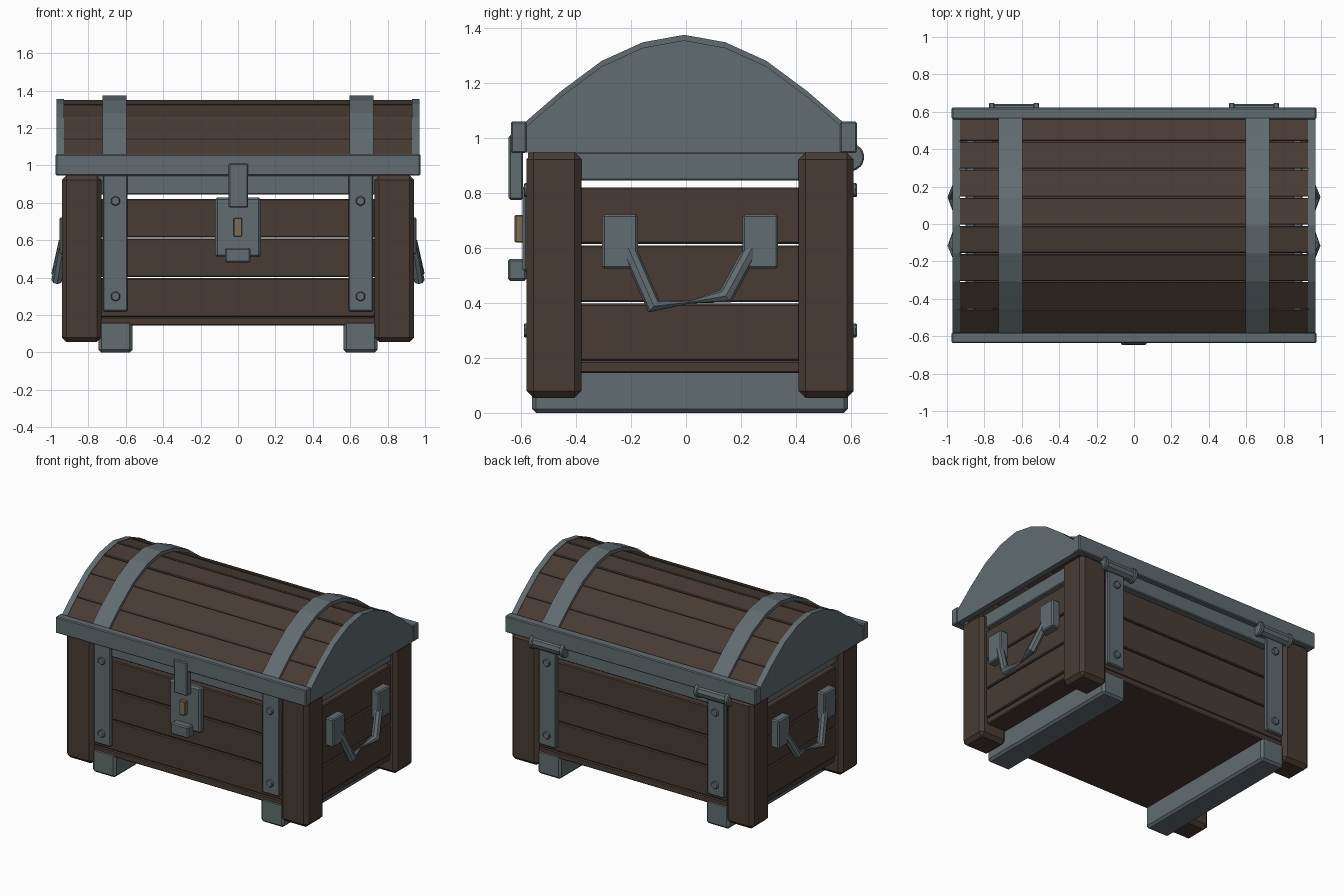
import bpy, bmesh, math
from mathutils import Vector

if "Cube" in bpy.data.objects:
    bpy.data.objects.remove(bpy.data.objects["Cube"])

def material(name, color):
    m = bpy.data.materials.new(name)
    m.diffuse_color = (*color, 1)
    m.use_nodes = True
    m.node_tree.nodes["Principled BSDF"].inputs["Base Color"].default_value = m.diffuse_color
    return m

WOOD = material("dark_wood", (0.065, 0.045, 0.034))
IRON = material("iron", (0.12, 0.15, 0.16))
BRASS = material("brass", (0.20, 0.15, 0.09))

def add_object(name, bm, mat, bevel=0.0):
    bmesh.ops.recalc_face_normals(bm, faces=bm.faces)
    me = bpy.data.meshes.new(name)
    bm.to_mesh(me)
    bm.free()
    me.materials.append(mat)
    ob = bpy.data.objects.new(name, me)
    bpy.context.collection.objects.link(ob)
    if bevel:
        mod = ob.modifiers.new("bevel", 'BEVEL')
        mod.width, mod.segments = bevel, 1
    return ob

def box(name, x, y, z, mat, bevel=0.006):
    bm = bmesh.new()
    bmesh.ops.create_cube(bm, size=1)
    for v in bm.verts:
        v.co = [(a + b) / 2 + c * (b - a) for (a, b), c in zip((x, y, z), v.co)]
    return add_object(name, bm, mat, bevel)

def prism(name, profile, x0, x1, mat, bevel=0.0):
    """Extrude a (y, z) outline along x."""
    bm = bmesh.new()
    face = bm.faces.new([bm.verts.new((x0, y, z)) for y, z in profile])
    ext = bmesh.ops.extrude_face_region(bm, geom=[face])
    verts = [g for g in ext["geom"] if isinstance(g, bmesh.types.BMVert)]
    bmesh.ops.translate(bm, verts=verts, vec=(x1 - x0, 0, 0))
    return add_object(name, bm, mat, bevel)

def cylinder(name, center, radius, depth, sides, axis, mat, bevel=0.0):
    bm = bmesh.new()
    bmesh.ops.create_cone(bm, cap_ends=True, segments=sides, radius1=radius, radius2=radius, depth=depth)
    rot = Vector((0, 0, 1)).rotation_difference(Vector(axis))
    for v in bm.verts:
        v.co = rot @ v.co + Vector(center)
    return add_object(name, bm, mat, bevel)

def span(s, a, b):
    return tuple(sorted((s * a, s * b)))

# Floor and wall planks
box("floor", (-0.89, 0.89), (-0.555, 0.585), (0.145, 0.19), WOOD)
for i, (z0, z1) in enumerate([(0.19, 0.397), (0.403, 0.609), (0.615, 0.82)]):
    box(f"front_plank_{i}", (-0.80, 0.80), (-0.55, -0.50), (z0, z1), WOOD)
    box(f"back_plank_{i}", (-0.80, 0.80), (0.53, 0.58), (z0, z1), WOOD)
    for s in (-1, 1):
        box(f"side_plank_{i}", span(s, 0.85, 0.90), (-0.45, 0.48), (z0, z1), WOOD)

# Iron frame around the top of the body
box("front_top_rail", (-0.90, 0.90), (-0.555, -0.50), (0.845, 0.95), IRON)
box("back_top_rail", (-0.90, 0.90), (0.53, 0.585), (0.845, 0.95), IRON)
for s in (-1, 1):
    box("side_top_rail", span(s, 0.85, 0.90), (-0.50, 0.53), (0.845, 0.95), IRON)

# Corner posts, skids, body straps with bolts
for s in (-1, 1):
    for y in ((-0.58, -0.38), (0.41, 0.61)):
        box("corner_post", span(s, 0.73, 0.942), y, (0.055, 0.947), WOOD, 0.025)
    box("skid", span(s, 0.565, 0.745), (-0.56, 0.59), (0, 0.17), IRON, 0.015)
    for label, y0, y1 in (("front", -0.575, -0.545), ("back", 0.575, 0.607)):
        box(label + "_strap", span(s, 0.59, 0.722), (y0, y1), (0.22, 0.95), IRON)
        y = y0 if label == "front" else y1
        for z in (0.3, 0.81):
            cylinder(label + "_bolt", (s * 0.655, y, z), 0.028, 0.03, 6, (0, 1, 0), IRON, 0.005)

# Lid: arched slats, straps, gables and rim
ARC = [(-0.605, 1.04), (-0.455, 1.17), (-0.307, 1.28), (-0.157, 1.348), (-0.007, 1.375),
       (0.143, 1.348), (0.293, 1.28), (0.441, 1.17), (0.591, 1.04)]

def lowered(d):
    return [(y, z - d) for y, z in ARC]

outer, inner = lowered(0.024), lowered(0.075)
for i in range(8):
    def mix(pts, t):
        return [a + (b - a) * t for a, b in zip(pts[i], pts[i + 1])]
    quad = [mix(outer, 0.02), mix(outer, 0.98), mix(inner, 0.98), mix(inner, 0.02)]
    prism(f"lid_slat_{i}", quad, -0.935, 0.935, WOOD, 0.005)
for s in (-1, 1):
    prism("lid_strap", ARC + lowered(0.03)[::-1], *span(s, 0.595, 0.725), IRON)
    prism("lid_gable", [(-0.605, 0.947)] + lowered(0.02) + [(0.591, 0.947)], *span(s, 0.93, 0.97), IRON)
box("lid_front_rim", (-0.975, 0.975), (-0.637, -0.58), (0.945, 1.06), IRON)
box("lid_back_rim", (-0.975, 0.975), (0.56, 0.622), (0.945, 1.06), IRON)

# Hinges at the back
for s in (-1, 1):
    cylinder("hinge_barrel", (s * 0.642, 0.598, 0.93), 0.044, 0.22, 10, (1, 0, 0), IRON)
    for x in (0.523, 0.761):
        cylinder("hinge_knob", (s * x, 0.598, 0.93), 0.052, 0.03, 10, (1, 0, 0), IRON, 0.006)

# Lock
box("lock_plate", (-0.122, 0.122), (-0.595, -0.545), (0.51, 0.83), IRON, 0.012)
box("lock_hasp", (-0.05, 0.054), (-0.645, -0.592), (0.775, 1.01), IRON)
box("lock_catch", (-0.07, 0.066), (-0.648, -0.58), (0.48, 0.56), IRON, 0.008)
box("keyhole", (-0.023, 0.022), (-0.623, -0.58), (0.62, 0.72), BRASS, 0.004)

# Side handles: bent bars with a twisted, pinched grip
PATH = [(0.93, -0.21, 0.60, 0.028), (0.967, -0.117, 0.388, 0.03), (0.945, 0.015, 0.403, 0.005),
        (0.967, 0.145, 0.425, 0.03), (0.93, 0.24, 0.60, 0.028)]
for s in (-1, 1):
    for y0, y1 in ((-0.305, -0.175), (0.205, 0.335)):
        box("handle_mount", span(s, 0.89, 0.955), (y0, y1), (0.525, 0.722), IRON, 0.008)
    bm = bmesh.new()
    rings = []
    for k, (x, y, z, r) in enumerate(PATH):
        a, b = PATH[max(k - 1, 0)], PATH[min(k + 1, 4)]
        t = Vector((0, b[1] - a[1], b[2] - a[2])).normalized()
        side = Vector((0, -t.z, t.y))
        rings.append([bm.verts.new(Vector((s * x, y, z)) + r * (math.cos(q) * side + math.sin(q) * Vector((s, 0, 0))))
                      for q in (j * math.tau / 8 for j in range(8))])
    for p, n in zip(rings, rings[1:]):
        for j in range(8):
            bm.faces.new((p[j], p[j - 1], n[j - 1], n[j]))
    bm.faces.new(rings[0])
    bm.faces.new(rings[-1])
    add_object("handle_bar", bm, IRON)
